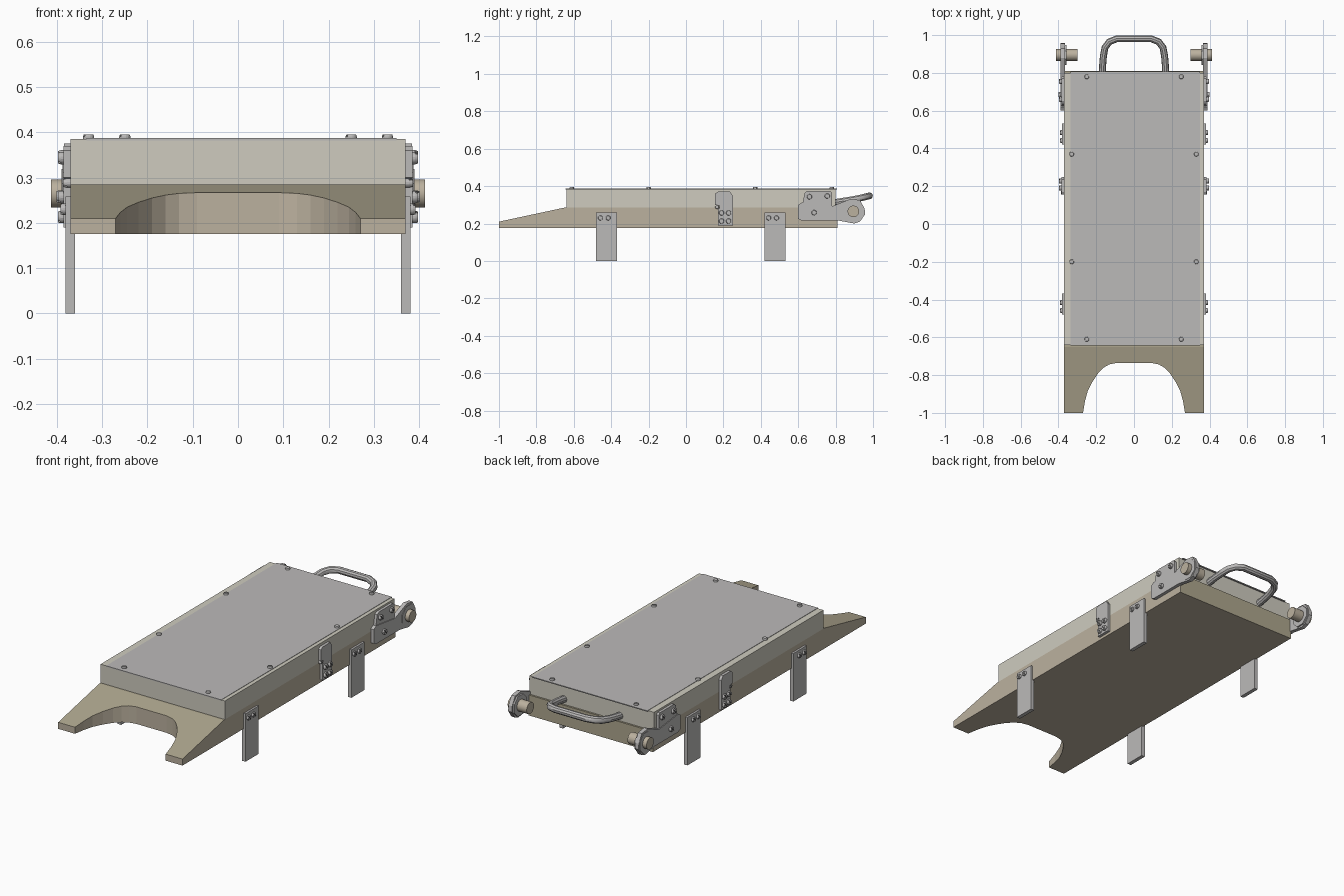
import bpy, bmesh, math
from mathutils import Vector, Matrix

if "Cube" in bpy.data.objects:
    bpy.data.objects.remove(bpy.data.objects["Cube"])


def material(name, rgb):
    m = bpy.data.materials.new(name)
    m.diffuse_color = (*rgb, 1)
    m.use_nodes = True
    m.node_tree.nodes["Principled BSDF"].inputs["Base Color"].default_value = m.diffuse_color
    return m


TAN = material("tan_wood", (0.50, 0.44, 0.345))
OLIVE = material("olive_wood", (0.42, 0.38, 0.27))
CREAM = material("cream_panel", (0.62, 0.60, 0.52))
GREY = material("grey_metal", (0.50, 0.49, 0.485))


def finish(bm, name, *mats):
    bmesh.ops.recalc_face_normals(bm, faces=bm.faces)
    me = bpy.data.meshes.new(name)
    bm.to_mesh(me)
    bm.free()
    ob = bpy.data.objects.new(name, me)
    for m in mats:
        me.materials.append(m)
    bpy.context.collection.objects.link(ob)
    return ob


def add_prism(bm, pts, axis, a, b, top_scale=1.0):
    """Extrude a 2D outline: axis x uses (y, z) points, axis z uses (x, y)."""
    def place(p, h):
        return (h, *p) if axis == "x" else (*p, h)
    lo = [bm.verts.new(place(p, a)) for p in pts]
    hi = [bm.verts.new(place((p[0] * top_scale, p[1] * top_scale), b)) for p in pts]
    bm.faces.new(lo)
    bm.faces.new(hi)
    n = len(pts)
    for i in range(n):
        bm.faces.new((lo[i], lo[(i + 1) % n], hi[(i + 1) % n], hi[i]))


def prism(name, pts, axis, a, b, mat):
    bm = bmesh.new()
    add_prism(bm, pts, axis, a, b)
    return finish(bm, name, mat)


def rect(u0, u1, v0, v1):
    return [(u0, v0), (u1, v0), (u1, v1), (u0, v1)]


def circle(r, n, u=0, v=0, start=0.0, sweep=2 * math.pi, closed=True):
    k = n if closed else n - 1
    return [(u + r * math.cos(start + sweep * i / k),
             v + r * math.sin(start + sweep * i / k)) for i in range(n)]


def smooth(ob):
    bpy.ops.object.select_all(action="DESELECT")
    ob.select_set(True)
    bpy.context.view_layer.objects.active = ob
    bpy.ops.object.shade_smooth_by_angle(angle=math.radians(35))


def screw(name, loc, normal, r=0.014, h=0.013):
    """Round head with a straight slot, made of two half heads on a disc."""
    bm = bmesh.new()
    add_prism(bm, circle(r, 16), "z", -0.004, h * 0.5)
    gap = math.asin(0.18)
    for s in (0, math.pi):
        half = circle(r, 9, start=s + gap, sweep=math.pi - 2 * gap, closed=False)
        add_prism(bm, half, "z", h * 0.5, h, 0.85)
    rot = Vector((0, 0, 1)).rotation_difference(Vector(normal)).to_matrix().to_4x4()
    turn = Matrix.Rotation(math.radians(35), 4, "Z")
    bmesh.ops.transform(bm, matrix=Matrix.Translation(loc) @ rot @ turn, verts=bm.verts)
    finish(bm, name, GREY)


# Base board with arched cut-out and ramped nose
arch = [(0.27, -1), (0.26, -0.94), (0.245, -0.885), (0.22, -0.835), (0.19, -0.79),
        (0.16, -0.76), (0.13, -0.743), (0.09, -0.735)]
outline = [(-0.37, -1)] + [(-x, y) for x, y in arch] + arch[::-1] + \
          [(0.37, -1), (0.37, 0.81), (-0.37, 0.81)]
bm = bmesh.new()
add_prism(bm, outline, "z", 0.175, 0.285)
bmesh.ops.bisect_plane(bm, geom=bm.verts[:] + bm.edges[:] + bm.faces[:],
                       plane_co=(0, -0.65, 0), plane_no=(0, 1, 0))
for v in bm.verts:
    if v.co.z > 0.2 and v.co.y < -0.65:
        v.co.z = 0.285 + (v.co.y + 0.65) * 0.075 / 0.35
bmesh.ops.recalc_face_normals(bm, faces=bm.faces)
for f in bm.faces:
    f.material_index = int(f.normal.z > 0.5 or f.normal.y > 0.9 and f.calc_center_median().y > 0.5)
finish(bm, "base_board", TAN, OLIVE)

# Upper box and its thin cover sheet
prism("upper_box", rect(-0.37, 0.37, -0.64, 0.80), "z", 0.285, 0.385, CREAM)
prism("cover_sheet", rect(-0.335, 0.35, -0.643, 0.808), "z", 0.382, 0.387, GREY)

# Cover screws
for x, y in ((0.25, 0.78), (0.33, 0.37), (0.33, -0.2), (0.25, -0.61)):
    for s in (-1, 1):
        screw("cover_screw", (s * x, y, 0.386), (0, 0, 1), 0.0125, 0.009)

# Side hardware outlines in (y, z)
latch = [(0.17, 0.19), (0.25, 0.19), (0.25, 0.35), (0.235, 0.37), (0.17, 0.37),
         (0.155, 0.36), (0.155, 0.30), (0.178, 0.296), (0.178, 0.28), (0.17, 0.28)]
arm = [(0.60, 0.225), (0.62, 0.215), (0.82, 0.215), (0.90, 0.20), (0.93, 0.21),
       (0.958, 0.25), (0.955, 0.28), (0.93, 0.325), (0.88, 0.332), (0.78, 0.292),
       (0.62, 0.312), (0.60, 0.30)]
upper = [(0.615, 0.27), (0.78, 0.27), (0.78, 0.365), (0.77, 0.375), (0.65, 0.375),
         (0.635, 0.365)]

for s, side in ((-1, "left"), (1, "right")):
    out = (s, 0, 0)
    # Legs
    for y0, pos in ((-0.48, "front"), (0.42, "rear")):
        prism(f"{side}_{pos}_leg", rect(y0, y0 + 0.112, 0, 0.258), "x",
              s * 0.36, s * 0.381, GREY)
        for dy in (0.022, 0.064):
            screw(f"{side}_leg_screw", (s * 0.381, y0 + dy, 0.23), out, 0.013, 0.011)
    # Middle latch plate
    prism(f"{side}_latch_plate", latch, "x", s * 0.368, s * 0.385, GREY)
    for y in (0.19, 0.228):
        for z in (0.213, 0.257):
            screw(f"{side}_latch_screw", (s * 0.385, y, z), out)
    screw(f"{side}_latch_pin", (s * 0.37, 0.166, 0.288), out, 0.01, 0.016)
    # Rear hinge
    prism(f"{side}_hinge_upper", upper, "x", s * 0.368, s * 0.384, GREY)
    prism(f"{side}_hinge_arm", arm, "x", s * 0.366, s * 0.388, GREY)
    eye = circle(0.058, 8, 0.895, 0.265, math.pi / 8)
    prism(f"{side}_hinge_eye", eye, "x", s * 0.358, s * 0.390, GREY)
    for x, y, z in ((0.384, 0.66, 0.343), (0.384, 0.755, 0.347), (0.388, 0.685, 0.258)):
        screw(f"{side}_hinge_screw", (s * x, y, z), out)
    pin = prism(f"{side}_hinge_pin", circle(0.031, 24, 0.895, 0.265), "x",
                s * 0.30, s * 0.413, TAN)
    smooth(pin)

# Rear carrying handle
half = [(0.167, 0.79, 0.312), (0.166, 0.84, 0.320), (0.162, 0.89, 0.328),
        (0.153, 0.935, 0.337), (0.130, 0.965, 0.344), (0.090, 0.981, 0.348)]
path = half + [(-x, y, z) for x, y, z in half[::-1]]
cu = bpy.data.curves.new("handle", "CURVE")
cu.dimensions = "3D"
cu.bevel_depth = 0.0185
cu.bevel_resolution = 3
cu.use_fill_caps = True
sp = cu.splines.new("POLY")
sp.points.add(len(path) - 1)
for p, co in zip(sp.points, path):
    p.co = (*co, 1)
cu.materials.append(GREY)
handle = bpy.data.objects.new("handle", cu)
bpy.context.collection.objects.link(handle)
bpy.ops.object.select_all(action="DESELECT")
handle.select_set(True)
bpy.context.view_layer.objects.active = handle
bpy.ops.object.convert(target="MESH")
smooth(bpy.context.view_layer.objects.active)
